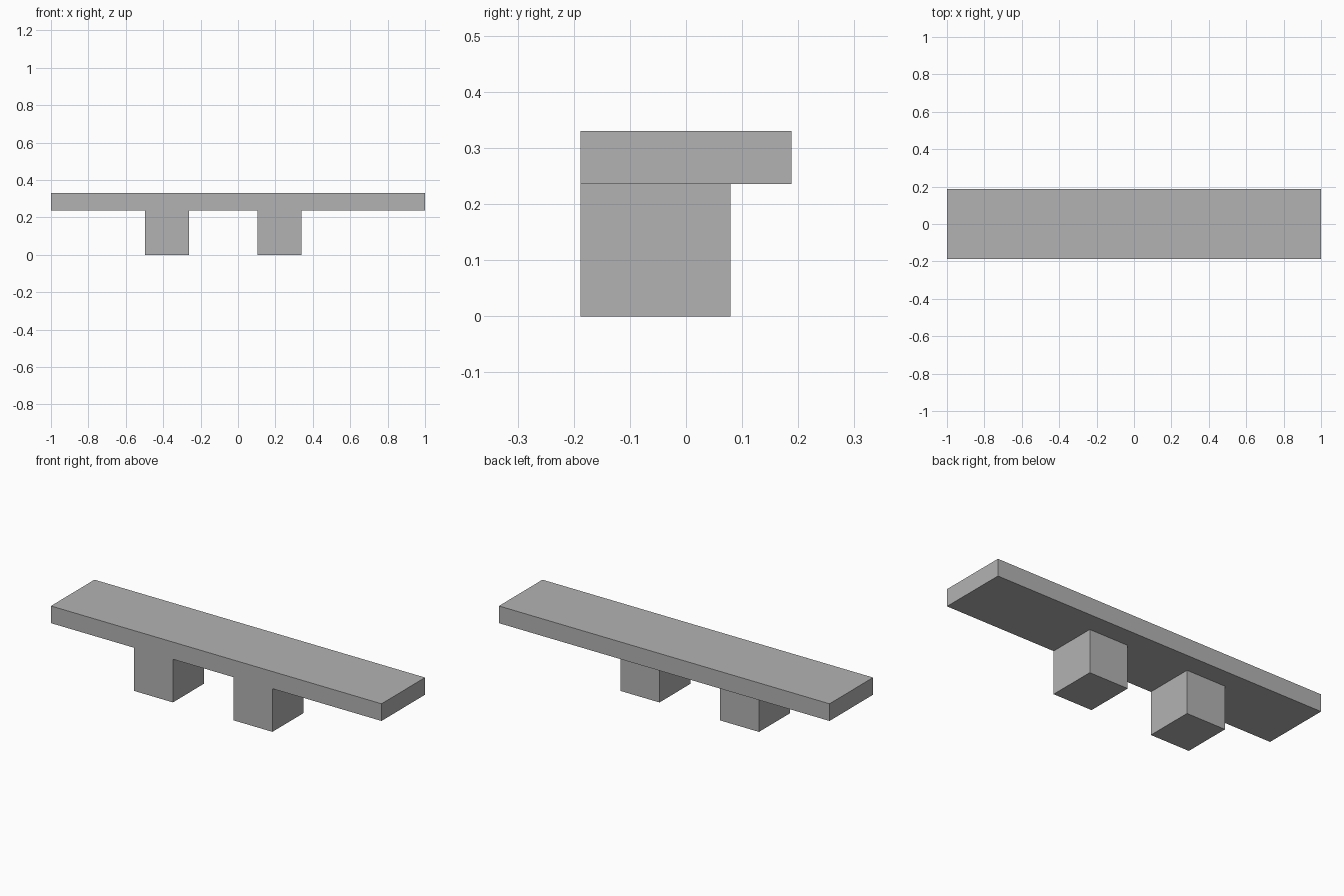
import bpy
import bmesh
from mathutils import Matrix, Vector

default = bpy.data.objects.get("Cube")
if default:
    bpy.data.objects.remove(default, do_unlink=True)

# Plain grey finish
grey = bpy.data.materials.new("plain_grey")
grey.use_nodes = True
colour = (0.45, 0.45, 0.45, 1)
grey.diffuse_color = colour
grey.node_tree.nodes["Principled BSDF"].inputs["Base Color"].default_value = colour


def box(name, low, high):
    """Flat-faced box between two opposite corners."""
    low, high = Vector(low), Vector(high)
    bm = bmesh.new()
    bmesh.ops.create_cube(bm, size=1, matrix=Matrix.LocRotScale((low + high) / 2, None, high - low))
    mesh = bpy.data.meshes.new(name)
    bm.to_mesh(mesh)
    bm.free()
    mesh.materials.append(grey)
    obj = bpy.data.objects.new(name, mesh)
    bpy.context.collection.objects.link(obj)
    return obj


LENGTH, DEPTH, HEIGHT = 2.0, 0.376, 0.33
LEG_WIDTH, LEG_DEPTH, LEG_HEIGHT = 0.235, 0.267, 0.236
front = -DEPTH / 2

# Long plank on top
box("plank", (-LENGTH / 2, front, LEG_HEIGHT), (LENGTH / 2, -front, HEIGHT))

# Two block legs, flush with the plank's front edge
for name, x in (("right_leg", -0.497), ("left_leg", 0.105)):
    box(name, (x, front, 0), (x + LEG_WIDTH, front + LEG_DEPTH, LEG_HEIGHT))
